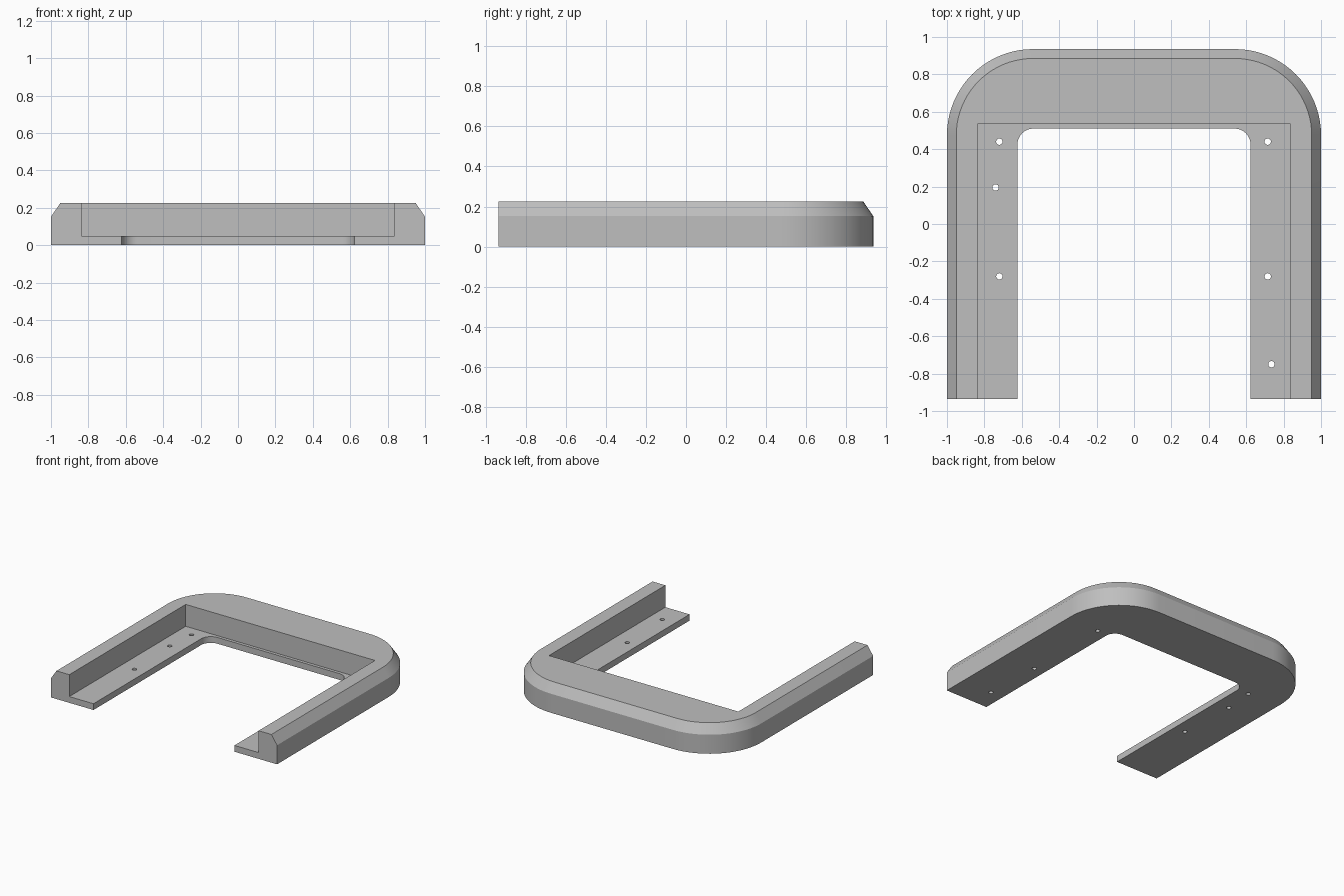
import bpy
import bmesh
from math import sin, cos, pi, radians

FRONT, BACK, TOP = -0.935, 0.935, 0.225
LEDGE = 0.05

if "Cube" in bpy.data.objects:
    bpy.data.objects.remove(bpy.data.objects["Cube"])

grey = bpy.data.materials.new("plain grey")
grey.use_nodes = True
grey.diffuse_color = (0.52, 0.52, 0.52, 1)
grey.node_tree.nodes["Principled BSDF"].inputs["Base Color"].default_value = grey.diffuse_color


def arch(half, front, back, radius, steps=20):
    """Outline with a straight front and two rounded back corners."""
    pts = [(-half, front), (half, front)]
    if radius == 0:
        return pts + [(half, back), (-half, back)]
    for side, start in ((1, 0), (-1, pi / 2)):
        for i in range(steps + 1):
            a = start + pi / 2 * i / steps
            pts.append((side * (half - radius) + radius * cos(a),
                        back - radius + radius * sin(a)))
    return pts


def loft(name, layers):
    """Closed solid through matching outlines at rising heights."""
    bm = bmesh.new()
    rings = [[bm.verts.new((x, y, z)) for x, y in pts] for pts, z in layers]
    bm.faces.new(rings[0])
    bm.faces.new(rings[-1])
    n = len(rings[0])
    for low, high in zip(rings, rings[1:]):
        for i in range(n):
            j = (i + 1) % n
            bm.faces.new((low[i], low[j], high[j], high[i]))
    bmesh.ops.recalc_face_normals(bm, faces=bm.faces)
    mesh = bpy.data.meshes.new(name)
    bm.to_mesh(mesh)
    bm.free()
    mesh.materials.append(grey)
    obj = bpy.data.objects.new(name, mesh)
    bpy.context.collection.objects.link(obj)
    return obj


# Outer body with rounded back corners and a bevelled top rim
body = arch(1.0, FRONT, BACK, 0.46)
rim = arch(0.95, FRONT, BACK - 0.05, 0.41)
frame = loft("u_frame", [(body, 0), (body, 0.152), (rim, TOP)])

# Pocket above the ledge, then the open slot through the base
pocket = arch(0.837, FRONT - 0.2, 0.535, 0)
slot = arch(0.623, FRONT - 0.2, 0.51, 0.085, 12)
cutters = [loft("pocket_cutter", [(pocket, LEDGE), (pocket, TOP + 0.2)]),
           loft("slot_cutter", [(slot, -0.2), (slot, LEDGE + 0.1)])]

# Screw holes through the ledges
for x, y in ((-0.72, 0.44), (-0.74, 0.195), (-0.72, -0.28),
             (0.715, 0.44), (0.715, -0.28), (0.735, -0.75)):
    ring = [(x + 0.017 * cos(pi * i / 10), y + 0.017 * sin(pi * i / 10)) for i in range(20)]
    cutters.append(loft("hole_cutter", [(ring, -0.2), (ring, LEDGE + 0.1)]))

for cutter in cutters:
    cutter.hide_render = True
    cut = frame.modifiers.new(cutter.name, 'BOOLEAN')
    cut.operation = 'DIFFERENCE'
    cut.solver = 'EXACT'
    cut.object = cutter

# Bake the cuts and remove the cutters
bpy.context.view_layer.update()
result = bpy.data.meshes.new_from_object(
    frame.evaluated_get(bpy.context.evaluated_depsgraph_get()))
frame.modifiers.clear()
frame.data = result
for cutter in cutters:
    bpy.data.objects.remove(cutter)

# Smooth curves with crisp edges
for poly in result.polygons:
    poly.use_smooth = True
result.set_sharp_from_angle(angle=radians(25))
